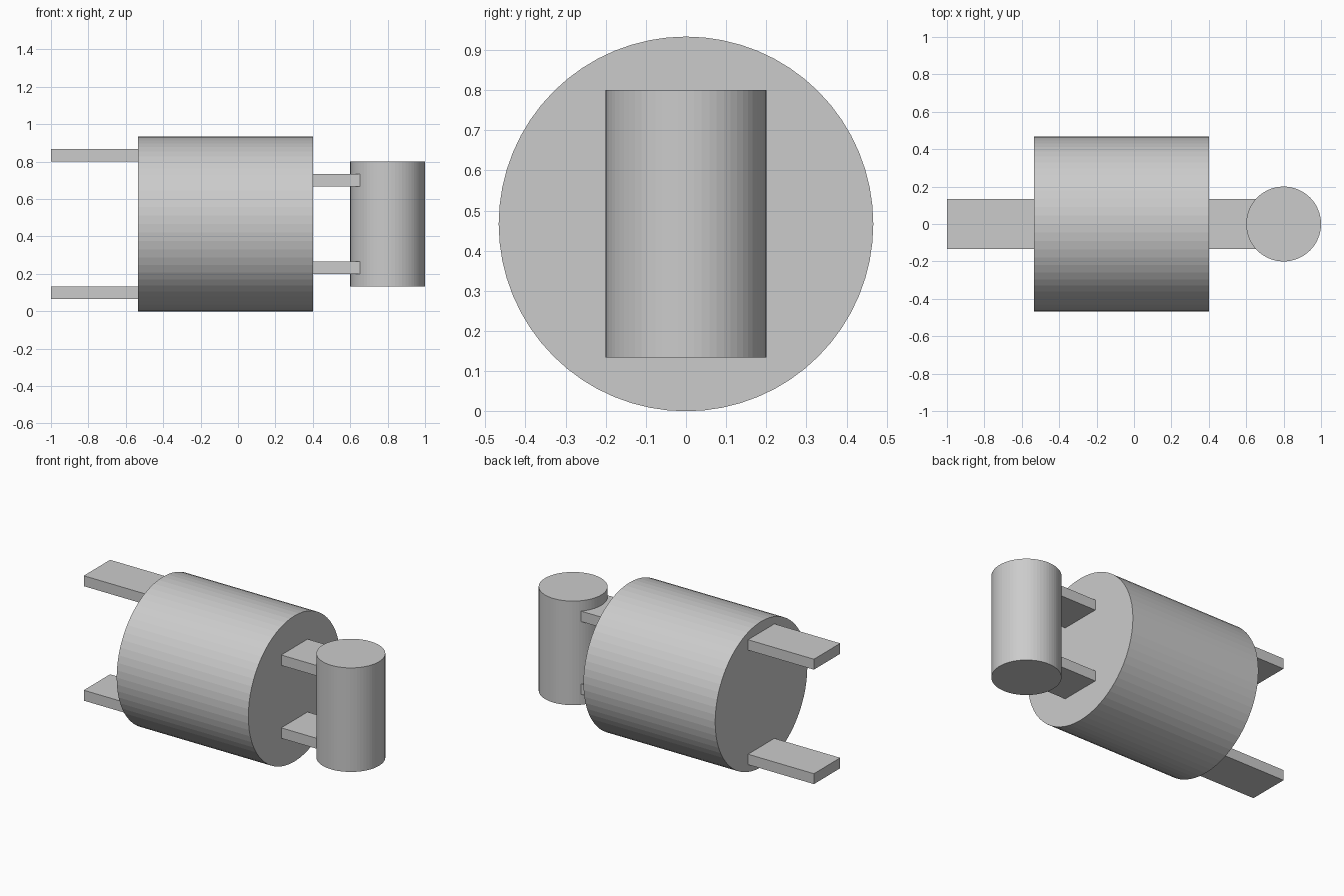
import bpy
from math import pi

if "Cube" in bpy.data.objects:
    bpy.data.objects.remove(bpy.data.objects["Cube"])


def cylinder(name, radius, depth, center, rotation=(0, 0, 0)):
    bpy.ops.mesh.primitive_cylinder_add(vertices=64, radius=radius, depth=depth,
                                        location=center, rotation=rotation)
    bpy.context.object.name = name
    bpy.ops.object.transform_apply(location=False, rotation=True, scale=False)


def plate(name, x0, x1, z0, z1, half_width=0.1333):
    bpy.ops.mesh.primitive_cube_add(size=1, location=((x0 + x1) / 2, 0, (z0 + z1) / 2))
    ob = bpy.context.object
    ob.name = name
    ob.dimensions = (x1 - x0, 2 * half_width, z1 - z0)
    bpy.ops.object.transform_apply(location=False, rotation=False, scale=True)


R = 0.4667   # drum radius, also its centre height
T = 0.0667   # plate thickness

# Horizontal drum and upright cylinder
cylinder("main_drum", R, 0.9333, (-0.0667, 0, R), (0, pi / 2, 0))
cylinder("upright_cylinder", 0.2, 0.6667, (0.8, 0, R))

# Mirrored pairs of plates above and below the drum axis
for label, side in (("upper", 1), ("lower", -1)):
    for name, x0, x1, offset in (("rear_fork_plate", -1.0, -0.5233, 0.3667),
                                 ("connecting_plate", 0.39, 0.6667, 0.2333)):
        z = R + side * offset
        plate(f"{label}_{name}", x0, x1, z - T / 2, z + T / 2)
